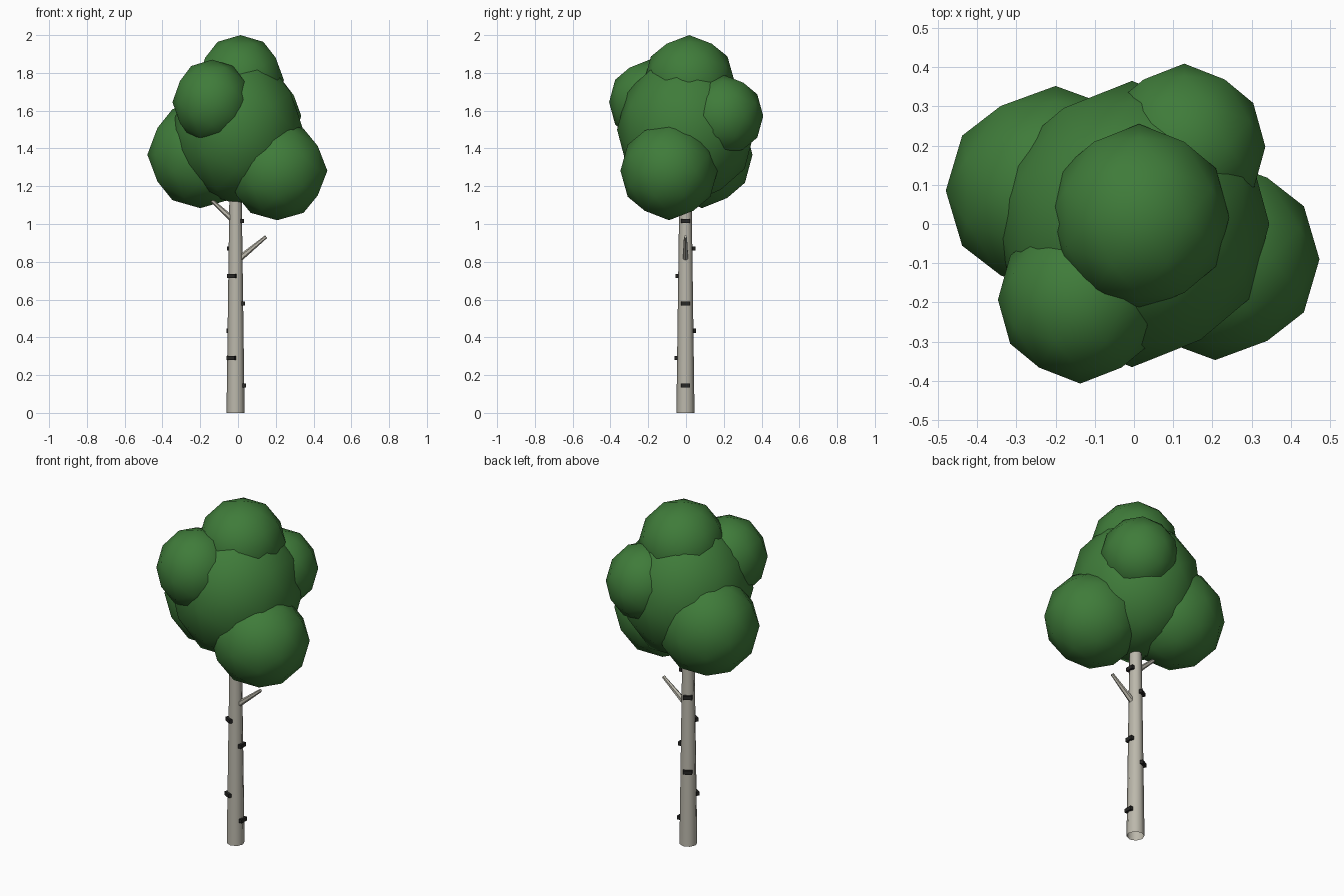
import bpy, math
from mathutils import Vector, Matrix

if "Cube" in bpy.data.objects:
    bpy.data.objects.remove(bpy.data.objects["Cube"])

TRUNK_X, TRUNK_Y = -0.013, -0.003


def material(name, rgb):
    m = bpy.data.materials.new(name)
    m.diffuse_color = (*rgb, 1)
    m.use_nodes = True
    m.node_tree.nodes["Principled BSDF"].inputs["Base Color"].default_value = m.diffuse_color
    return m


bark = material("bark", (0.50, 0.48, 0.41))
dark = material("dark_bark", (0.02, 0.02, 0.018))
leaf = material("leaf", (0.05, 0.20, 0.042))


def finish(name, mat):
    ob = bpy.context.object
    ob.name = name
    ob.data.materials.append(mat)
    return ob


def tapered(name, a, b, r1, r2, sides, cap='NGON'):
    a, b = Vector(a), Vector(b)
    bpy.ops.mesh.primitive_cone_add(vertices=sides, radius1=r1, radius2=r2, end_fill_type=cap,
                                    depth=(b - a).length, location=(a + b) / 2)
    ob = finish(name, bark)
    ob.rotation_euler = (b - a).to_track_quat('Z', 'Y').to_euler()
    bpy.ops.object.shade_smooth_by_angle(angle=math.radians(50))


# Trunk, an open tube running up into the crown
tapered("trunk", (TRUNK_X, TRUNK_Y, 0), (TRUNK_X, TRUNK_Y, 1.35), 0.048, 0.030, 8, 'NOTHING')

# Bare twigs
tapered("right_twig", (0.0, TRUNK_Y, 0.81), (0.149, TRUNK_Y, 0.933), 0.017, 0.009, 6)
tapered("left_twig", (-0.02, TRUNK_Y, 1.015), (-0.145, TRUNK_Y, 1.13), 0.017, 0.009, 6)

# Dark bark marks spiralling up the trunk
for i in range(7):
    z = 0.145 * (i + 1)
    ang = math.radians(240 * i)
    r = 0.048 - 0.0133 * z + 0.001
    bpy.ops.mesh.primitive_cube_add(
        size=1, rotation=(0, 0, ang),
        location=(TRUNK_X + r * math.cos(ang), TRUNK_Y + r * math.sin(ang), z))
    finish(f"bark_mark_{i + 1}", dark).scale = (0.018, 0.048, 0.022)

# Crown: overlapping low-poly balls (centre, radii)
crown = {
    "crown_core": ((-0.005, 0, 1.50), (0.35, 0.365, 0.395)),
    "crown_top": ((0.013, 0.017, 1.762), (0.23, 0.238, 0.238)),
    "crown_low_right": ((0.207, -0.09, 1.282), (0.266, 0.257, 0.262)),
    "crown_low_left": ((-0.20, 0.085, 1.367), (0.28, 0.267, 0.283)),
    "crown_front": ((-0.137, -0.193, 1.645), (0.21, 0.214, 0.225)),
    "crown_back": ((0.128, 0.197, 1.572), (0.207, 0.212, 0.218)),
}
for name, (centre, radii) in crown.items():
    bpy.ops.mesh.primitive_ico_sphere_add(subdivisions=2, radius=1, location=centre)
    ob = finish(name, leaf)
    # turn so edge midpoints point along the axes
    ob.data.transform(Matrix.Rotation(math.radians(-31.717), 4, 'Y'))
    ob.scale = radii
    bpy.ops.object.shade_smooth()
